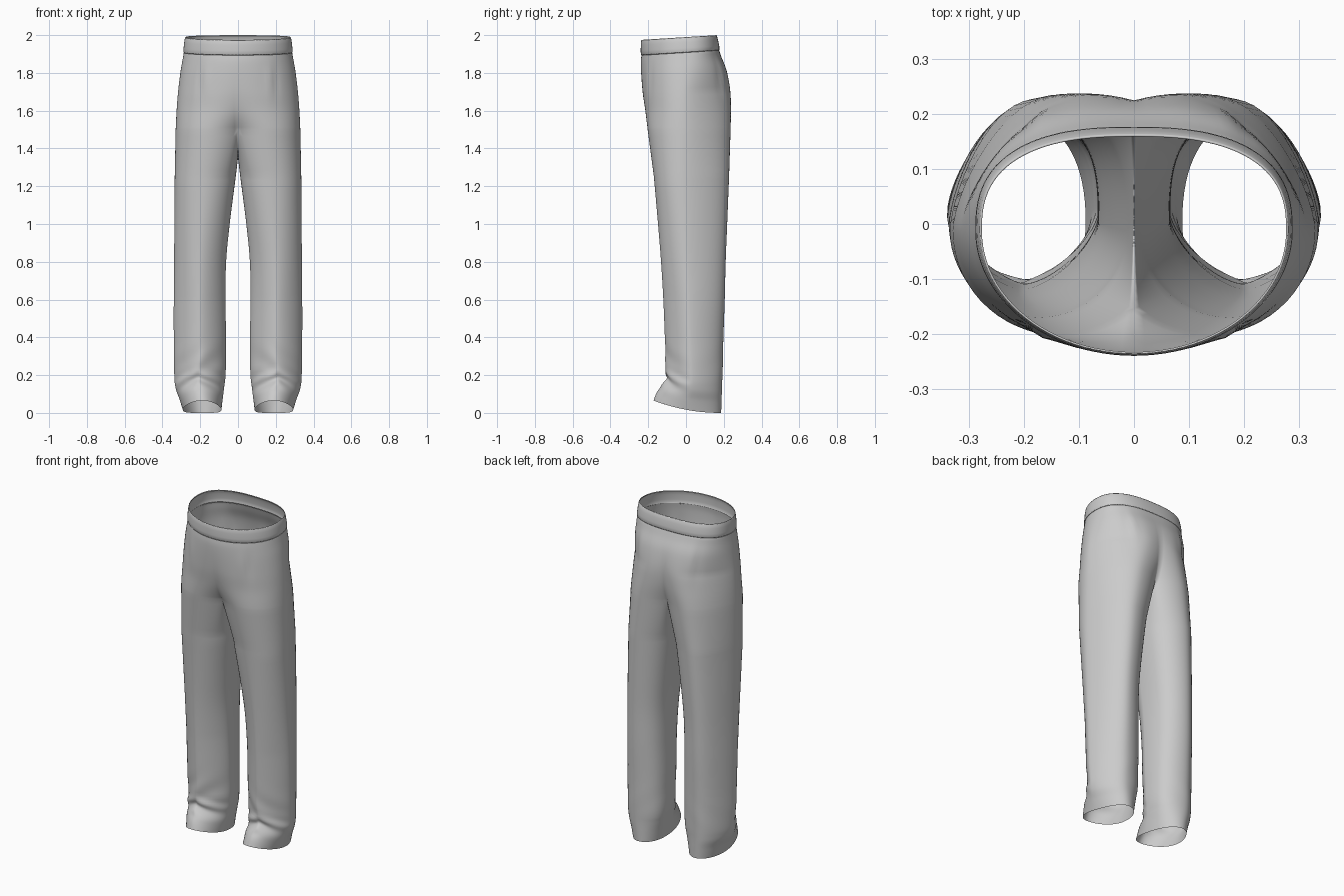
import bpy, bmesh
from math import sin, cos, pi, radians, exp, copysign

if "Cube" in bpy.data.objects:
    bpy.data.objects.remove(bpy.data.objects["Cube"])

ARC, INNER = 44, 18          # segments on the outer side and on the inseam
SPLIT = radians(132)         # angle at which the inseam begins
MID = -.012                  # y of the widest point at the hips

# z, half width, front y, back y, front and back seam angle (90 = oval, more = cleft)
HIP = [(1.91, .286, -.235, .174, 90, 90), (1.87, .293, -.239, .188, 90, 92),
       (1.80, .305, -.237, .215, 92, 98), (1.70, .317, -.229, .234, 97, 106),
       (1.60, .325, -.215, .238, 108, 116), (1.50, .330, -.203, .236, 132, 132)]
# z, inner x, outer x, front y, back y
LEG = [(1.25, .012, .335, -.170, .228), (1.00, .044, .337, -.148, .218),
       (.80, .063, .338, -.132, .210), (.60, .066, .340, -.120, .205),
       (.40, .064, .340, -.112, .198), (.20, .066, .338, -.106, .193),
       (.12, .074, .330, -.116, .190), (.06, .081, .310, -.152, .188),
       (.00, .088, .292, -.172, .186)]


def clamp(v):
    return max(0, min(1, v))


def spow(v, e):
    """Signed power, for squarer or more pointed ovals."""
    return copysign(abs(v) ** e, v)


def oval_y(s, mid, yf, yb):
    return mid + (yb - mid if s > 0 else mid - yf) * s


def resample(table, steps):
    """Smooth (Catmull-Rom) rows through a table."""
    rows = []
    for i in range(len(table) - 1):
        p0, p1 = table[max(i - 1, 0)], table[i]
        p2, p3 = table[i + 1], table[min(i + 2, len(table) - 1)]
        for k in range(steps):
            t = k / steps
            rows.append([.5 * (2 * b + (c - a) * t + (2 * a - 5 * b + 4 * c - d) * t * t
                               + (3 * b - a - 3 * c + d) * t ** 3)
                         for a, b, c, d in zip(p0, p1, p2, p3)])
    rows.append(list(table[-1]))
    return rows


def bump(v, mid, width):
    return exp(-((v - mid) / width) ** 2)


def tilt(y, z):
    """The waist sits a little higher at the back."""
    return .0625 * (y + .04) * clamp((z - 1.5) / .4)


def hip_point(row, t):
    z, w, yf, yb, af, ab = row
    a = radians(af if t < .5 else ab)
    th = a * (2 * t - 1)
    # back half: flat at the waist, drawn in at the outer corner below it
    k = clamp((z - 1.7) / .2)
    e = 1 - .22 * k + .26 * cos(th) * (1 - k) if th > 0 else 1
    ca = spow(cos(a), e) if abs(cos(a)) > 1e-6 else 0
    x = w * (spow(cos(th), e) - ca) / (1 - ca)
    y = oval_y(spow(sin(th), e), MID, yf, yb)
    # small pleats below the waistband, front and back
    fold = bump(z, 1.76, .09) * (bump(x, .17, .02) * .004 - bump(x, .20, .015) * .004)
    y += copysign(fold, fold * th)
    return x, y, z + tilt(y, z)


def leg_point(row, th):
    z, xi, xo, yf, yb = row
    front, side = max(0, -sin(th)), cos(th)
    # the front grows a soft crease towards the ankle; the back is drawn in outside
    if sin(th) < 0:
        e = 1 + .32 * clamp((1.2 - z) / .6) * clamp(z / .15)
    else:
        e = 1 + .26 * side * clamp(z / .2 + .3)
    # crumpled folds above the hem
    d = .008 * bump(z, .14, .055) * front * sin(z * 70 + 5 * abs(side - .15) + side)
    d += .003 * bump(z, .25, .09) * sin(z * 30 + 5 * side) * (.2 + front)
    mid = (yf + yb) / 2 + (MID - (yf + yb) / 2) * clamp((z + .2) / 1.4)
    x = (xi + xo) / 2 + (xo - xi) / 2 * spow(side, e) + d * side
    y = oval_y(spow(sin(th), e), mid, yf, yb) + d * sin(th)
    lift = .065 * ((1 - sin(th)) / 2) ** 2 * max(0, 1 - z / .35)
    return x, y, z + lift


def make_object(name, bm):
    bmesh.ops.recalc_face_normals(bm, faces=bm.faces)
    for f in bm.faces:
        f.smooth = True
    me = bpy.data.meshes.new(name)
    bm.to_mesh(me)
    bm.free()
    ob = bpy.data.objects.new(name, me)
    bpy.context.collection.objects.link(ob)
    return ob


def bridge(bm, a, b, closed):
    n = len(a)
    for i in range(n if closed else n - 1):
        j = (i + 1) % n
        bm.faces.new((a[i], a[j], b[j], b[i]))


# Trousers: one side, mirrored
bm = bmesh.new()
prev = None
for row in resample(HIP, 5):
    pts = [hip_point(row, i / ARC) for i in range(ARC + 1)]
    ring = [bm.verts.new((0 if i in (0, ARC) else p[0], p[1], p[2]))
            for i, p in enumerate(pts)]
    if prev:
        bridge(bm, prev, ring, False)
    prev = ring

# Crotch saddle: inseam row on the centre plane, from back seam to front seam
angles = [-SPLIT + 2 * SPLIT * i / ARC for i in range(ARC + 1)]
gap = 2 * pi - 2 * SPLIT
y_back, y_front = prev[-1].co.y, prev[0].co.y
for k in range(1, INNER):
    u = 2 * k / INNER - 1
    angles.append(SPLIT + gap * k / INNER)
    y = (y_back + y_front) / 2 + (y_front - y_back) / 2 * sin(u * gap / 2) / sin(gap / 2)
    prev.append(bm.verts.new((0, y, 1.5 - .15 * (1 - u * u))))

# Upper thigh blends the saddle into the leg tube
rows = resample(LEG, 8)
top = [v.co.copy() for v in prev]
for s in range(1, 7):
    t = s / 7
    ring = []
    for c, th in zip(top, angles):
        p = leg_point(rows[0], th)
        ring.append(bm.verts.new([a + (b - a) * t for a, b in zip(c, p)]))
    bridge(bm, prev, ring, True)
    prev = ring

# Leg tube down to the hem
for row in rows:
    ring = [bm.verts.new(leg_point(row, th)) for th in angles]
    bridge(bm, prev, ring, True)
    prev = ring
trousers = make_object("trousers", bm)
mirror = trousers.modifiers.new("mirror", 'MIRROR')
mirror.use_clip = True
mirror.merge_threshold = .0005

# Waistband: z, half width, front y, back y; the top edge rolls inwards
BAND = [(1.910, .286, -.235, .174), (1.905, .287, -.236, .175), (1.910, .289, -.239, .177),
        (1.93, .288, -.240, .176), (1.96, .285, -.239, .170), (1.983, .281, -.237, .164),
        (1.987, .279, -.235, .161), (1.983, .277, -.233, .159)]
bm = bmesh.new()
prev = None
for z, w, yf, yb in BAND:
    ring = []
    for i in range(96):
        th = 2 * pi * i / 96
        e = .78 if sin(th) > 0 else 1
        y = oval_y(spow(sin(th), e), MID, yf, yb)
        ring.append(bm.verts.new((w * spow(cos(th), e), y, z + tilt(y, z))))
    if prev:
        bridge(bm, prev, ring, True)
    prev = ring
make_object("waistband", bm)
